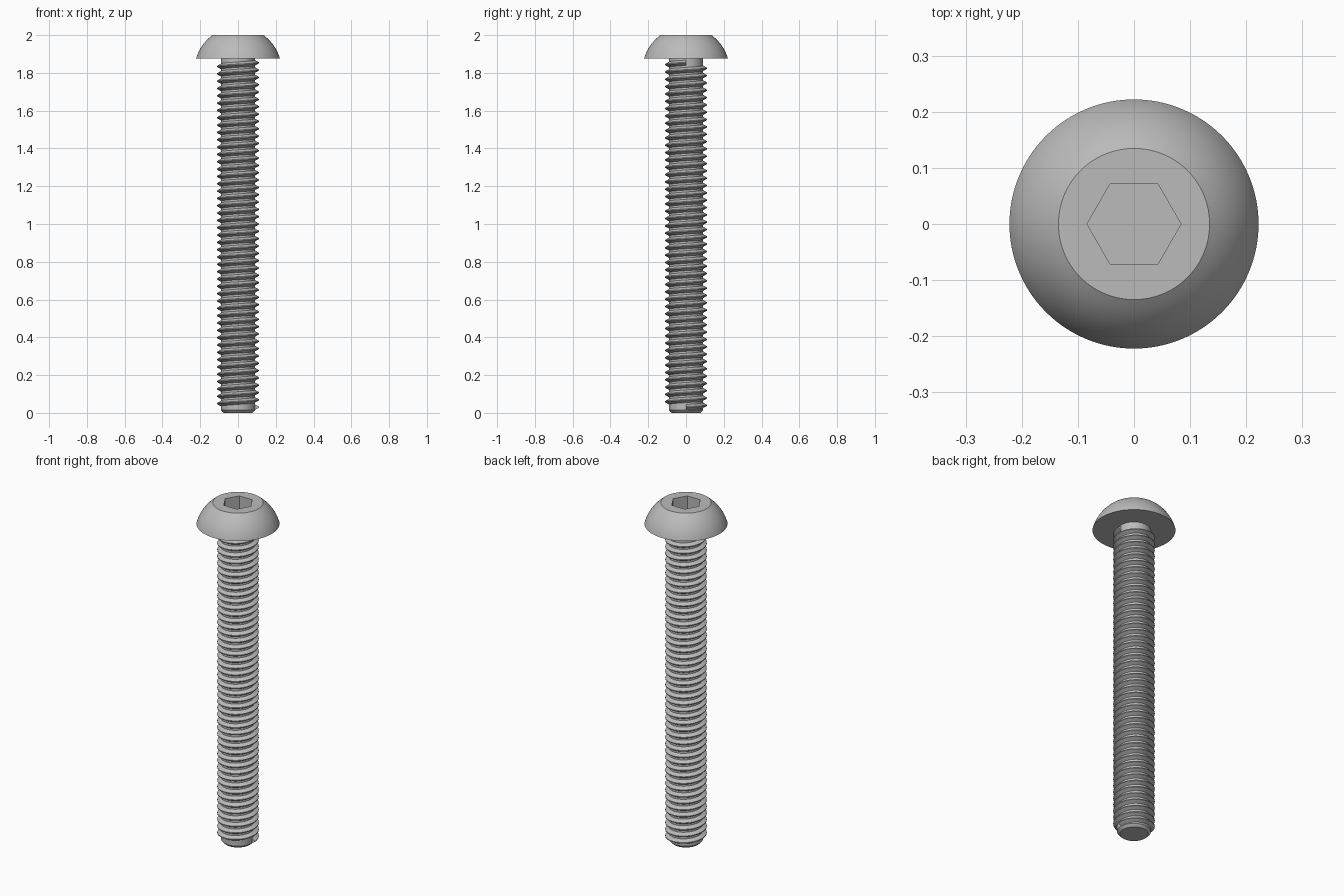
import bpy, bmesh
from math import sin, cos, pi, sqrt, radians

if "Cube" in bpy.data.objects:
    bpy.data.objects.remove(bpy.data.objects["Cube"])

STEEL = (0.5, 0.5, 0.5, 1)
steel = bpy.data.materials.new("grey_steel")
steel.use_nodes = True
steel.diffuse_color = STEEL
steel.node_tree.nodes["Principled BSDF"].inputs["Base Color"].default_value = STEEL


def sweep(name, rows, closed_rows, cap):
    """Skin a list of equally long point rows; closed_rows joins each row's ends."""
    bm = bmesh.new()
    grid = [[bm.verts.new(p) for p in row] for row in rows]
    n = len(grid[0])
    for a, b in zip(grid, grid[1:]):
        for i in range(n if closed_rows else n - 1):
            j = (i + 1) % n
            bm.faces.new((a[i], a[j], b[j], b[i]))
    if cap:
        bm.faces.new(grid[0][::-1])
        bm.faces.new(grid[-1])
    bmesh.ops.recalc_face_normals(bm, faces=bm.faces)
    mesh = bpy.data.meshes.new(name)
    bm.to_mesh(mesh)
    bm.free()
    mesh.materials.append(steel)
    obj = bpy.data.objects.new(name, mesh)
    bpy.context.collection.objects.link(obj)
    bpy.ops.object.select_all(action="DESELECT")
    obj.select_set(True)
    bpy.context.view_layer.objects.active = obj
    bpy.ops.object.shade_smooth_by_angle(angle=radians(25))
    return obj


def ring(radius, z, n=96):
    return [(radius * cos(2 * pi * i / n), radius * sin(2 * pi * i / n), z) for i in range(n)]


def hexagon(apothem, z, n=96):
    """Hexagon with corners on the x axis, with as many points as a ring."""
    pts = []
    for i in range(n):
        a = 2 * pi * i / n
        r = apothem / cos(a % (pi / 3) - pi / 6)
        pts.append((r * cos(a), r * sin(a), z))
    return pts


# Button head: flat underside, spherical dome, flat top, hex socket
HEAD_Z, TOP_Z, DOME_R, DOME_Z = 1.875, 2.0, 0.2305, 1.813
rows = [ring(0.08, HEAD_Z)]
for k in range(13):
    z = HEAD_Z + (TOP_Z - HEAD_Z) * k / 12
    rows.append(ring(sqrt(DOME_R ** 2 - (z - DOME_Z) ** 2), z))
rows += [hexagon(0.0725, TOP_Z), hexagon(0.0725, TOP_Z - 0.075)]
sweep("button_head", rows, True, True)

# Shank core with chamfered tip
CORE = 0.09
sweep("shank_core", [ring(0.076, 0), ring(CORE, 0.014), ring(CORE, HEAD_Z + 0.002)], True, True)

# Helical thread: one V-shaped tooth swept up a right-handed helix
PITCH, TURNS, STEPS, START = 0.0388, 47, 64, 0.03
tooth = [(CORE - 0.002, -0.0155), (0.111, -0.0025), (0.111, 0.0025), (CORE - 0.002, 0.0155)]
rows = []
for s in range(TURNS * STEPS + 1):
    a = 2 * pi * s / STEPS
    z0 = START + PITCH * s / STEPS
    rows.append([(r * cos(a), r * sin(a), z0 + dz) for r, dz in tooth])
sweep("screw_thread", rows, True, True)
